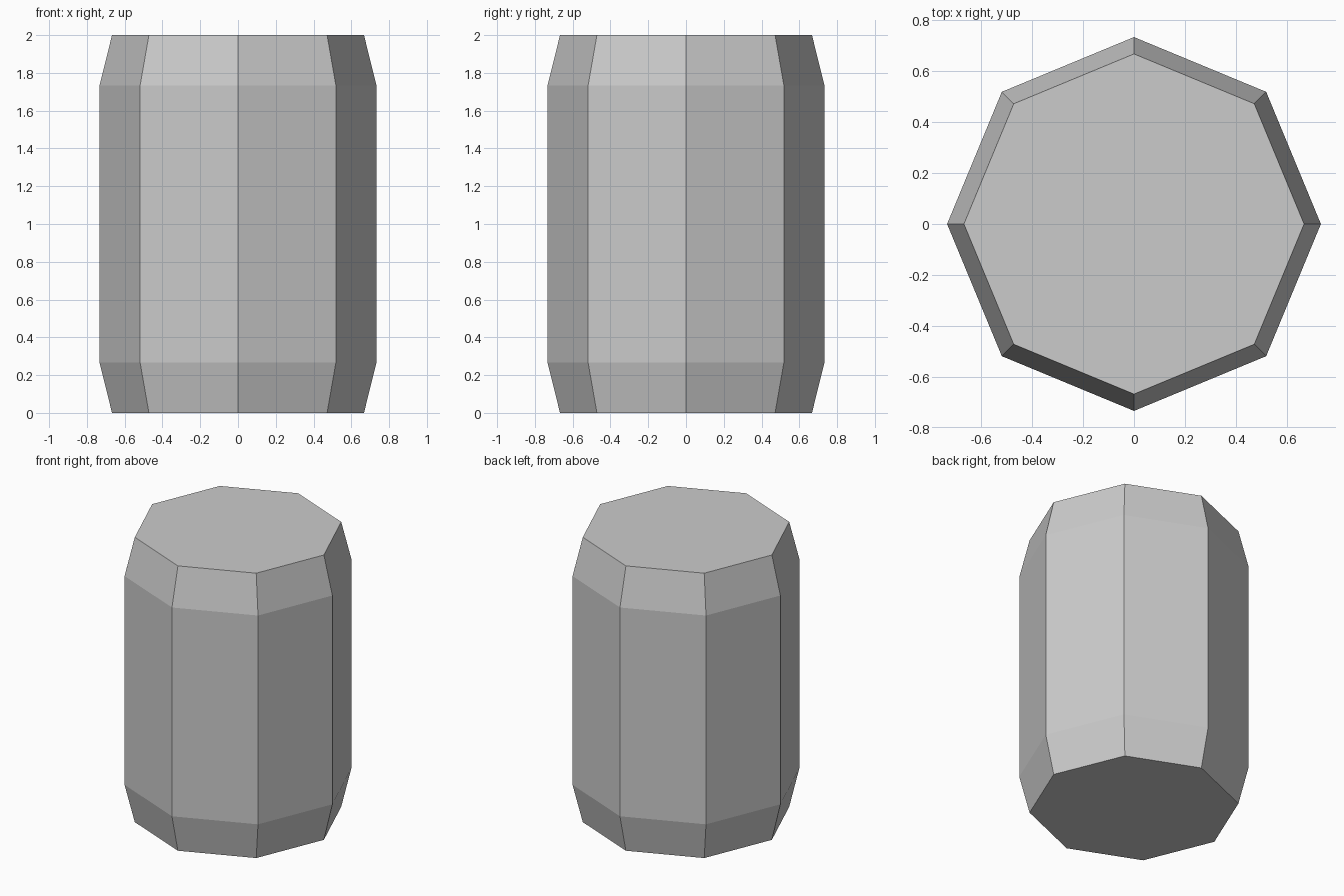
import bpy
import bmesh
from math import cos, sin, tau

cube = bpy.data.objects.get("Cube")
if cube:
    bpy.data.objects.remove(cube, do_unlink=True)

SIDES = 8
# Radius and height of each ring, bottom to top
PROFILE = [(0.667, 0.0), (0.733, 0.267), (0.733, 1.733), (0.667, 2.0)]


def make_material(name, value):
    mat = bpy.data.materials.new(name)
    mat.use_nodes = True
    colour = (value, value, value, 1.0)
    mat.diffuse_color = colour
    mat.node_tree.nodes["Principled BSDF"].inputs["Base Color"].default_value = colour
    return mat


# Eight-sided barrel with tapered ends and flat caps
bm = bmesh.new()
rings = [
    [bm.verts.new((r * cos(tau * i / SIDES), r * sin(tau * i / SIDES), z))
     for i in range(SIDES)]
    for r, z in PROFILE
]
for low, high in zip(rings, rings[1:]):
    for i in range(SIDES):
        j = (i + 1) % SIDES
        bm.faces.new((low[i], low[j], high[j], high[i]))
bm.faces.new(rings[0][::-1])
bm.faces.new(rings[-1])

mesh = bpy.data.meshes.new("barrel_body")
bm.to_mesh(mesh)
bm.free()
mesh.materials.append(make_material("light grey", 0.6))
body = bpy.data.objects.new("barrel_body", mesh)
bpy.context.collection.objects.link(body)
